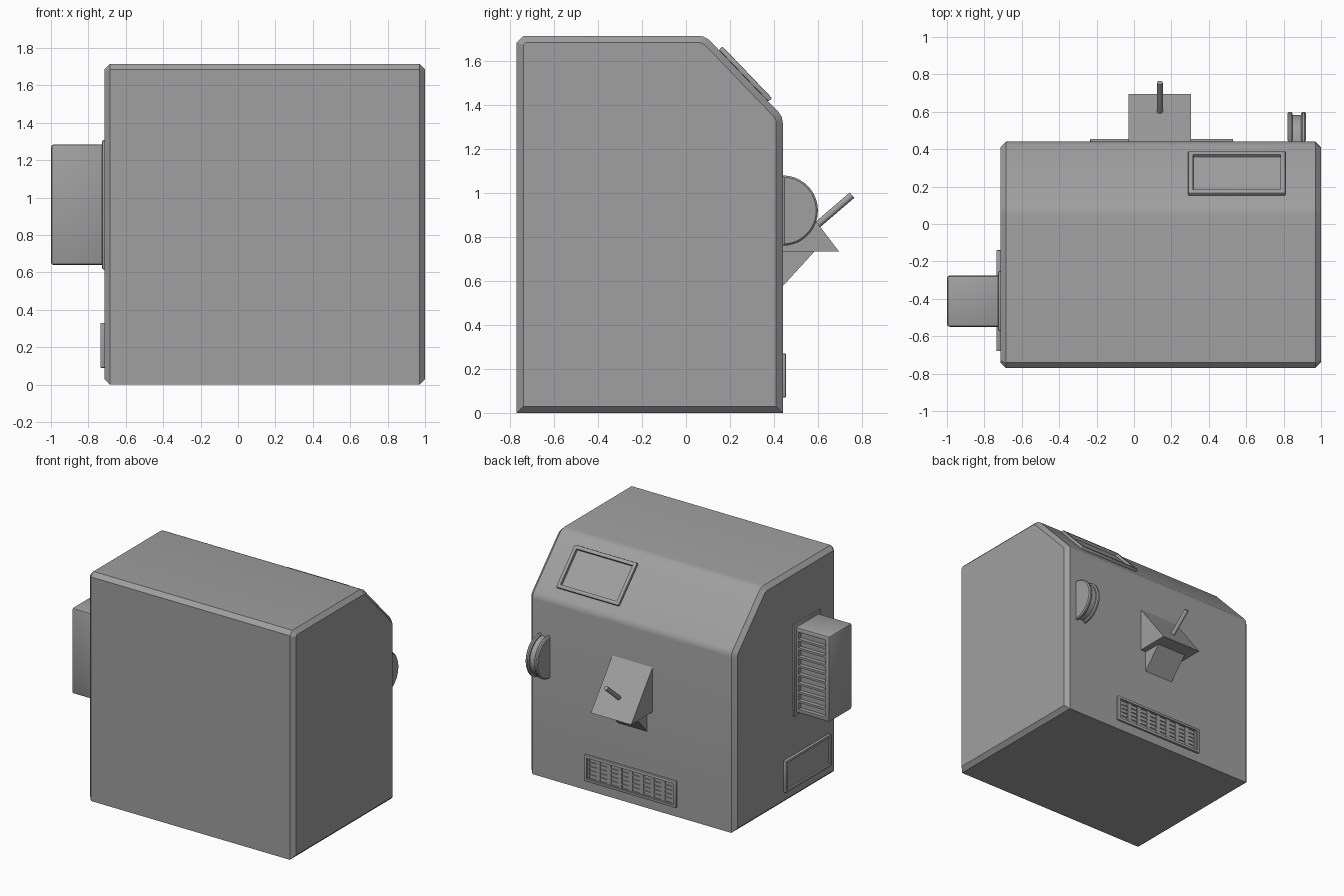
import bpy, bmesh, math
from mathutils import Matrix, Vector

cube = bpy.data.objects.get("Cube")
if cube:
    bpy.data.objects.remove(cube, do_unlink=True)

grey = bpy.data.materials.new("plain_grey")
grey.use_nodes = True
GREY = (0.35, 0.35, 0.35, 1)
grey.diffuse_color = GREY
grey.node_tree.nodes["Principled BSDF"].inputs["Base Color"].default_value = GREY


def finish(bm, name, angle=25):
    bmesh.ops.recalc_face_normals(bm, faces=bm.faces[:])
    mesh = bpy.data.meshes.new(name)
    bm.to_mesh(mesh)
    bm.free()
    mesh.materials.append(grey)
    ob = bpy.data.objects.new(name, mesh)
    bpy.context.collection.objects.link(ob)
    bpy.ops.object.select_all(action='DESELECT')
    ob.select_set(True)
    bpy.context.view_layer.objects.active = ob
    bpy.ops.object.shade_smooth_by_angle(angle=math.radians(angle))
    return ob


def prism(name, points, x0, x1, end_bevel=0, angle=25):
    """Side profile (y, z) extruded along x, with optional chamfered ends."""
    bm = bmesh.new()
    face = bm.faces.new([bm.verts.new((x0, y, z)) for y, z in points])
    new = bmesh.ops.extrude_face_region(bm, geom=[face])["geom"]
    bmesh.ops.translate(bm, vec=(x1 - x0, 0, 0),
                        verts=[v for v in new if isinstance(v, bmesh.types.BMVert)])
    if end_bevel:
        ends = [e for e in bm.edges if abs(e.verts[0].co.x - e.verts[1].co.x) < 1e-5]
        bmesh.ops.bevel(bm, geom=ends, offset=end_bevel, segments=1, affect='EDGES')
    return finish(bm, name, angle)


def frame_axes(x, normal, origin):
    x, n = Vector(x), Vector(normal).normalized()
    m = Matrix((x, n.cross(x), n)).transposed().to_4x4()
    m.translation = origin
    return m


def back_axes(x, y, z):
    return frame_axes((-1, 0, 0), (0, 1, 0), (x, y, z))


def side_axes(x, y, z):
    return frame_axes((0, -1, 0), (-1, 0, 0), (x, y, z))


def panel(name, axes, w, h, t, bevel=0.005, border=0, recess=0,
          cols=0, rows=0, gap=0.01, slot_scale=1, slot_depth=0.01):
    """Slab with a recessed field, optionally divided into sunken slots."""
    bm = bmesh.new()
    bmesh.ops.create_cube(bm, size=1, matrix=Matrix.Translation((0, 0, t / 2))
                          @ Matrix.Diagonal((w, h, t, 1)))
    bmesh.ops.bevel(bm, geom=bm.edges[:], offset=bevel, segments=2,
                    profile=0.5, affect='EDGES')
    bm.normal_update()
    if border:
        top = max(bm.faces, key=lambda f: f.calc_center_median().z)
        bmesh.ops.inset_region(bm, faces=[top], thickness=border - bevel)
        if recess:
            bmesh.ops.inset_region(bm, faces=[top], thickness=0.002, depth=-recess)
    if cols:
        fw = max(v.co.x for v in top.verts) * 2
        fh = max(v.co.y for v in top.verts) * 2
        level = top.calc_center_median().z

        def field():
            bm.normal_update()
            return [f for f in bm.faces if f.normal.z > 0.9
                    and abs(f.calc_center_median().z - level) < 1e-4
                    and abs(f.calc_center_median().x) < fw / 2
                    and abs(f.calc_center_median().y) < fh / 2]

        for size, count, axis in ((fw, cols, (1, 0, 0)), (fh, rows, (0, 1, 0))):
            for i in range(1, count):
                fs = field()
                geom = fs + list({e for f in fs for e in f.edges}) + \
                    list({v for f in fs for v in f.verts})
                bmesh.ops.bisect_plane(bm, geom=geom, plane_no=axis,
                                       plane_co=Vector(axis) * size * (i / count - 0.5))
        slots = field()
        bmesh.ops.inset_individual(bm, faces=slots, thickness=gap)
        for f in slots:
            c = f.calc_center_median()
            for v in f.verts:
                v.co.x = c.x + (v.co.x - c.x) * slot_scale
        floors = bmesh.ops.extrude_discrete_faces(bm, faces=slots)["faces"]
        bmesh.ops.translate(bm, vec=(0, 0, -slot_depth),
                            verts=[v for f in floors for v in f.verts])
    bm.transform(axes)
    return finish(bm, name)


# Cabinet with a sloped upper back and chamfered sides
prism("cabinet", [(-0.77, 0), (-0.77, 1.685), (-0.74, 1.715), (0.055, 1.715),
                  (0.08, 1.711), (0.105, 1.697), (0.422, 1.367),
                  (0.436, 1.345), (0.44, 1.32), (0.44, 0)],
      -0.715, 1.0, end_bevel=0.03)

# Framed screen on the slope
panel("screen", frame_axes((-1, 0, 0), (0, 0.72, 0.69), (0.55, 0.262, 1.533)),
      0.52, 0.325, 0.023, border=0.035, recess=0.02)

# Low grille on the back
panel("lower_grille", back_axes(0.148, 0.435, 0.17), 0.765, 0.2, 0.02,
      border=0.028, recess=0.008, cols=8, rows=5, gap=0.006,
      slot_scale=0.72, slot_depth=0.008)

# Vent box with louvre slots, and its mounting flange
panel("vent_box", back_axes(-0.855, -0.55, 0.962), 0.29, 0.645, 0.275, bevel=0.015,
      border=0.03, cols=1, rows=9, gap=0.011, slot_depth=0.03)
panel("vent_flange", side_axes(-0.71, -0.412, 0.962), 0.32, 0.69, 0.016)

# Access panel on the side
panel("access_panel", side_axes(-0.71, -0.41, 0.21), 0.54, 0.24, 0.026,
      border=0.022, recess=0.012)

# Hopper and the chute under it
prism("hopper", [(0.43, 1.083), (0.695, 0.735), (0.43, 0.735)], -0.03, 0.305)
prism("chute", [(0.43, 0.735), (0.585, 0.735), (0.43, 0.565)], 0.015, 0.26)


# Half wheel with two rims and a groove
def half_disc(r, steps=18):
    arc = [math.pi * (i / steps - 0.5) for i in range(steps + 1)]
    return [(0.44 + r * math.cos(a), 0.92 + r * math.sin(a)) for a in arc]


prism("wheel_hub", half_disc(0.143), 0.835, 0.905)
for side, x in (("right", 0.82), ("left", 0.892)):
    prism(side + "_wheel_rim", half_disc(0.16), x, x + 0.028, end_bevel=0.008)

# Lever on the hopper
start, end = Vector((0.138, 0.58, 0.84)), Vector((0.138, 0.755, 0.99))
bm = bmesh.new()
bmesh.ops.create_cone(bm, cap_ends=True, segments=16, radius1=0.016, radius2=0.016,
                      depth=(end - start).length)
bm.transform(Matrix.Translation((start + end) / 2)
             @ (end - start).to_track_quat('Z', 'Y').to_matrix().to_4x4())
finish(bm, "lever", 40)
